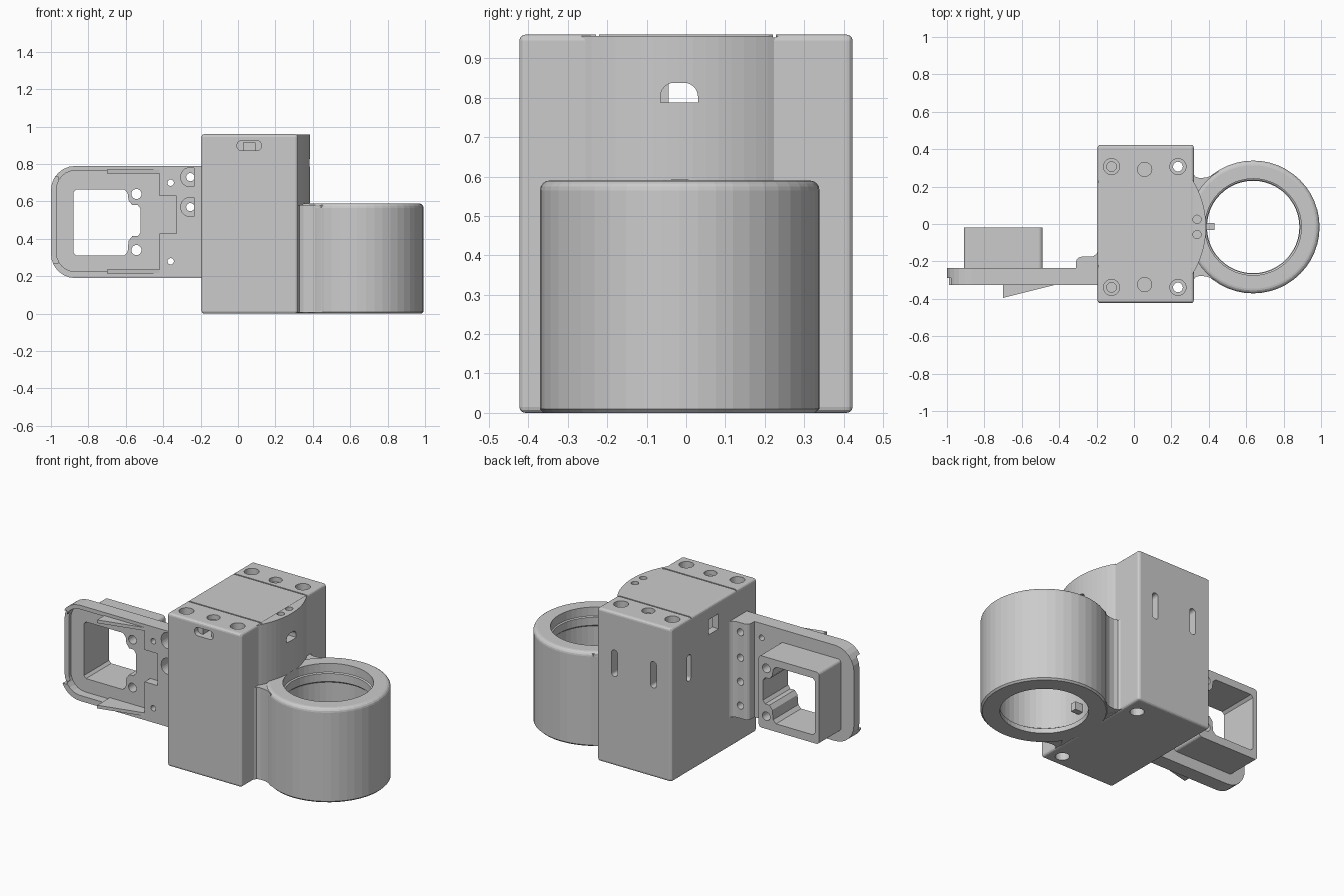
import bpy, bmesh
from math import cos, sin, pi, radians
from mathutils import Matrix, Vector

cube = bpy.data.objects.get("Cube")
if cube:
    bpy.data.objects.remove(cube, do_unlink=True)


def finish(name, bm):
    bmesh.ops.recalc_face_normals(bm, faces=bm.faces[:])
    mesh = bpy.data.meshes.new(name)
    bm.to_mesh(mesh)
    bm.free()
    obj = bpy.data.objects.new(name, mesh)
    bpy.context.collection.objects.link(obj)
    return obj


def prism(name, pts, axis, a, b):
    """Extrude a 2D outline along x, y or z from a to b."""
    place = {"x": lambda p: (a, p[0], p[1]),
             "y": lambda p: (p[0], a, p[1]),
             "z": lambda p: (p[0], p[1], a)}[axis]
    step = Vector([b - a if axis == k else 0 for k in "xyz"])
    bm = bmesh.new()
    face = bm.faces.new([bm.verts.new(place(p)) for p in pts])
    top = bmesh.ops.extrude_face_region(bm, geom=[face])["geom"]
    bmesh.ops.translate(bm, vec=step, verts=[v for v in top if isinstance(v, bmesh.types.BMVert)])
    return finish(name, bm)


def arc(cx, cy, r, start, end, n):
    angles = [radians(start + (end - start) * i / n) for i in range(n + 1)]
    return [(cx + r * cos(t), cy + r * sin(t)) for t in angles]


def circle(cx, cy, r, n=24):
    return arc(cx, cy, r, 0, 360, n)[:-1]


def rect(x0, x1, y0, y1, radii=(0, 0, 0, 0)):
    """Rounded rectangle; radii run from lower left, anticlockwise."""
    pts = []
    corners = [(x0, y0, 1, 1), (x1, y0, -1, 1), (x1, y1, -1, -1), (x0, y1, 1, -1)]
    for i, ((x, y, sx, sy), r) in enumerate(zip(corners, radii)):
        start = 180 + 90 * i
        pts += arc(x + sx * r, y + sy * r, r, start, start + 90, 6) if r else [(x, y)]
    return pts


def lathe(name, profile, cx, cy, n=48):
    """Spin a closed (radius, height) outline about a vertical axis."""
    bm = bmesh.new()
    verts = [bm.verts.new((cx + r, cy, z)) for r, z in profile]
    edges = [bm.edges.new((verts[i], verts[i + 1])) for i in range(len(verts) - 1)]
    bmesh.ops.spin(bm, geom=verts + edges, cent=(cx, cy, 0), axis=(0, 0, 1),
                   angle=2 * pi, steps=n)
    bmesh.ops.remove_doubles(bm, verts=bm.verts[:], dist=1e-5)
    return finish(name, bm)


def apply(obj, mod):
    bpy.context.view_layer.objects.active = obj
    bpy.ops.object.modifier_apply(modifier=mod.name)


def combine(obj, other, operation="DIFFERENCE", keep=False):
    mod = obj.modifiers.new("combine", "BOOLEAN")
    mod.operation, mod.solver, mod.object = operation, "EXACT", other
    apply(obj, mod)
    if not keep:
        bpy.data.objects.remove(other, do_unlink=True)


def cut(obj, pts, axis, a, b):
    combine(obj, prism("cutter", pts, axis, a, b))


def bevel(obj, width):
    mod = obj.modifiers.new("bevel", "BEVEL")
    mod.width, mod.segments = width, 3
    mod.limit_method, mod.angle_limit = "ANGLE", radians(40)
    apply(obj, mod)


MID = -0.016          # shared centre line of ring and screws
RING_X = 0.637

# Main housing with the curved bulge facing the ring
housing = prism("housing", rect(-0.195, 0.32, -0.423, 0.423), "z", 0, 0.96)
bevel(housing, 0.015)
bulge = prism("bulge", arc(-0.091, MID, 0.476, -32, 32, 16), "z", 0.004, 0.957)
combine(housing, bulge, "UNION")

# Inner chamber
cut(housing, rect(-0.15, 0.28, -0.25, 0.25), "z", 0.06, 0.92)

# Windows and slots in the housing walls
cut(housing, rect(-0.065, 0.03, 0.788, 0.838, (0, 0, 0.035, 0.035)), "x", 0.2, 0.5)
cut(housing, rect(-0.045, 0.055, 0.785, 0.88), "x", -0.3, -0.1)
cut(housing, rect(-0.005, 0.125, 0.872, 0.925, [0.024] * 4), "y", -0.5, -0.39)
cut(housing, rect(0.03, 0.09, 0.872, 0.915), "y", -0.4, -0.2)
for x in (0.2, -0.07):
    cut(housing, rect(x - 0.02, x + 0.02, 0.56, 0.725, [0.018] * 4), "y", 0.36, 0.5)
cut(housing, rect(0.23, 0.27, 0.57, 0.735, [0.018] * 4), "x", -0.3, -0.14)

# Screw holes and lid seams on top
for side in (-1, 1):
    y = MID + side * 0.323
    for x, bottom in ((-0.12, 0.7), (0.235, -0.1)):
        cut(housing, circle(x, y, 0.043), "z", 0.92, 1.1)
        cut(housing, circle(x, y, 0.026), "z", bottom, 1.0)
    cut(housing, circle(0.235, y, 0.04), "z", -0.1, 0.05)
    cut(housing, circle(0.057, MID + side * 0.308, 0.038), "z", 0.93, 1.1)
    cut(housing, circle(0.337, MID + side * 0.041, 0.022), "z", 0.92, 1.1)
    cut(housing, rect(-0.3, 0.322, side * 0.225 - 0.004, side * 0.225 + 0.004), "z", 0.953, 1.1)

# Ring sleeve with its neck
outer = [(0, 0), (0.345, 0), (0.355, 0.01)] + arc(0.33, 0.565, 0.025, 0, 90, 4) + [(0, 0.59)]
sleeve = lathe("ring_sleeve", outer, RING_X, MID)
half = [(0.29, 0.29), (0.318, 0.285), (0.328, 0.268), (0.35, 0.262), (0.385, 0.264),
        (0.415, 0.275), (0.445, 0.298), (0.55, 0.298)]
neck = prism("neck", [(x, MID + y) for x, y in half] + [(x, MID - y) for x, y in half[::-1]],
             "z", 0.005, 0.58)
combine(sleeve, neck, "UNION")

# Stepped bore
bore = lathe("bore", [(0, -0.1), (0.247, -0.1), (0.247, 0.03), (0.262, 0.04), (0.262, 0.47),
                      (0.25, 0.48), (0.25, 0.53), (0.258, 0.535), (0.258, 0.592), (0, 0.592)],
             RING_X, MID)
bore.hide_render = True
combine(sleeve, bore, keep=True)
combine(housing, bore)
prism("bore_key", rect(0.36, 0.43, -0.032, 0.005), "z", 0.08, 0.13)

# Bracket plate with a recessed front
plate = prism("bracket_plate", rect(-1, -0.18, 0.19, 0.79, (0.13, 0, 0, 0.13)), "y", -0.325, -0.235)
cut(plate, rect(-0.97, -0.42, 0.225, 0.765, (0.1, 0, 0, 0.1)), "y", -0.5, -0.27)
cut(plate, rect(-0.45, -0.33, 0.43, 0.63), "y", -0.5, -0.27)
cut(plate, rect(-1.1, -0.96, 0.27, 0.73), "y", -0.5, -0.29)

# Rear frame around the opening
frame = prism("rear_frame", rect(-0.91, -0.49, 0.26, 0.71, [0.02] * 4), "y", -0.24, -0.02)
opening = [(-0.865, 0.31), (-0.61, 0.31), (-0.59, 0.33), (-0.585, 0.39), (-0.565, 0.415),
           (-0.535, 0.415), (-0.52, 0.435), (-0.52, 0.56), (-0.535, 0.58), (-0.565, 0.58),
           (-0.585, 0.605), (-0.59, 0.645), (-0.61, 0.665), (-0.865, 0.665), (-0.88, 0.65),
           (-0.88, 0.325)]
for part in (plate, frame):
    cut(part, opening, "y", -0.5, 0.1)
    for z in (0.34, 0.64):
        cut(part, circle(-0.543, z, 0.027), "y", -0.5, 0.1)

# Mounting flange beside the housing
flange = prism("mounting_flange", [(-0.31, -0.25), (-0.31, -0.205)]
               + arc(-0.28, -0.205, 0.03, 180, 90, 5)[1:]
               + arc(-0.235, -0.13, 0.045, -90, 0, 5) + [(-0.185, -0.13), (-0.185, -0.25)],
               "z", 0.19, 0.79)
for z in (0.73, 0.57, 0.42, 0.27):
    cut(flange, circle(-0.255, z, 0.022), "y", -0.3, 0)
    if z > 0.5:
        cut(plate, rect(-0.305, -0.235, z - 0.05, z + 0.05, (0.045, 0, 0, 0.045)), "y", -0.5, -0.25)
        cut(plate, circle(-0.255, z, 0.022), "y", -0.3, 0)
for z in (0.7, 0.28):
    cut(plate, circle(-0.36, z, 0.017), "y", -0.5, 0)

# Triangular clip ribs on the front of the plate
for name, z in (("lower_clip_rib", 0.215), ("upper_clip_rib", 0.75)):
    prism(name, [(-0.7, -0.395), (-0.42, -0.325), (-0.42, -0.26), (-0.7, -0.26)], "z", z, z + 0.02)
